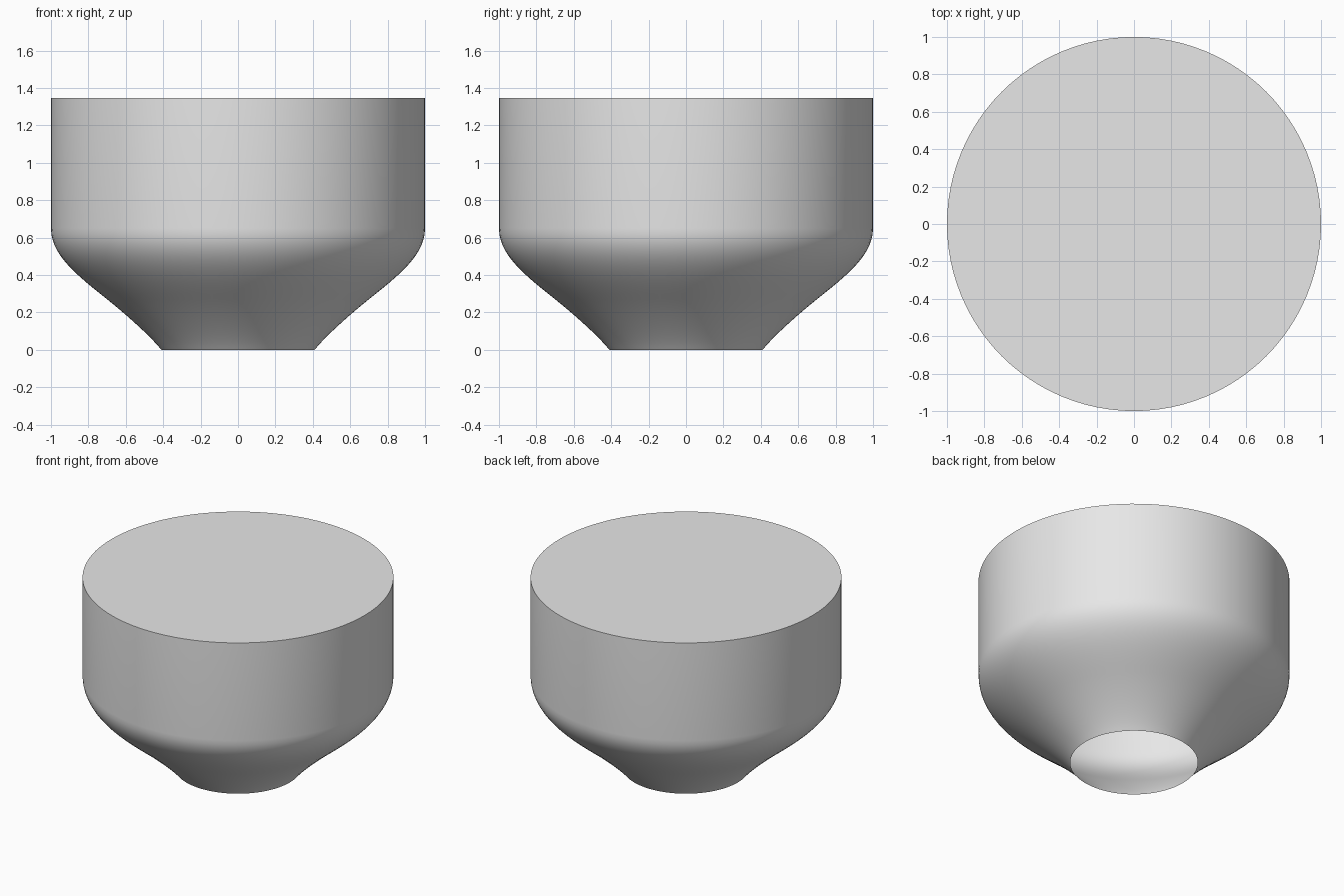
import bpy
import bmesh
import math
from mathutils import Vector
from mathutils.geometry import interpolate_bezier

SEGMENTS = 96
RIM_HEIGHT = 1.345

cube = bpy.data.objects.get("Cube")
if cube:
    bpy.data.objects.remove(cube, do_unlink=True)

# Material
grey = bpy.data.materials.new("light_grey")
grey.use_nodes = True
colour = (0.8, 0.8, 0.8, 1)
grey.diffuse_color = colour
grey.node_tree.nodes["Principled BSDF"].inputs["Base Color"].default_value = colour


def curve(*points, steps=14):
    """Bezier points in the x-z plane: start, two handles, end."""
    return interpolate_bezier(*[Vector((r, 0, z)) for r, z in points], steps)


# Profile: flared foot, rounded shoulder, straight wall
foot = curve((0.41, 0), (0.47, 0.075), (0.60, 0.19), (0.70, 0.27))
shoulder = curve((0.70, 0.27), (0.87, 0.405), (1, 0.51), (1, 0.65))
profile = foot + shoulder[1:] + [Vector((1, 0, RIM_HEIGHT))]

# Thin revolved shell, open at the foot
bm = bmesh.new()
verts = [bm.verts.new(p) for p in profile]
edges = [bm.edges.new(pair) for pair in zip(verts, verts[1:])]
bmesh.ops.spin(bm, geom=verts + edges, cent=(0, 0, 0), axis=(0, 0, 1),
               angle=math.tau, steps=SEGMENTS, use_duplicate=False)
bmesh.ops.remove_doubles(bm, verts=bm.verts, dist=0.0005)

# Flat lid closing the top
top_edges = [e for e in bm.edges
             if all(v.co.z > RIM_HEIGHT - 0.001 for v in e.verts)]
bmesh.ops.contextual_create(bm, geom=top_edges)
bmesh.ops.recalc_face_normals(bm, faces=bm.faces)
lid = max(bm.faces, key=lambda f: f.calc_center_median().z)
if lid.normal.z < 0:
    bmesh.ops.reverse_faces(bm, faces=bm.faces)

mesh = bpy.data.meshes.new("bowl_body")
bm.to_mesh(mesh)
bm.free()
mesh.materials.append(grey)
body = bpy.data.objects.new("bowl_body", mesh)
bpy.context.collection.objects.link(body)

# Smooth sides with a sharp top edge
bpy.ops.object.select_all(action="DESELECT")
body.select_set(True)
bpy.context.view_layer.objects.active = body
bpy.ops.object.shade_smooth_by_angle(angle=math.radians(35))
